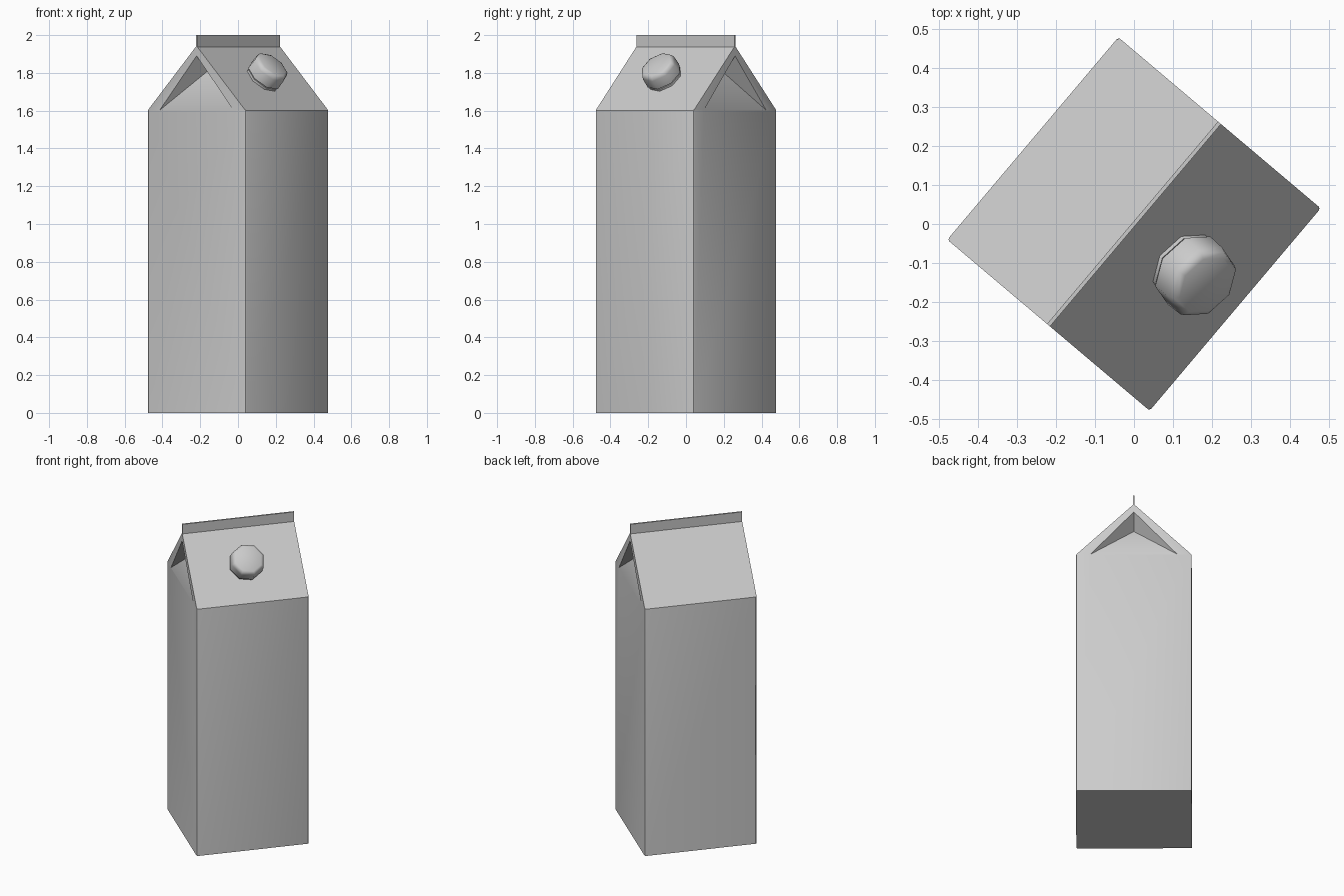
import bpy, bmesh, math
from mathutils import Matrix

if "Cube" in bpy.data.objects:
    bpy.data.objects.remove(bpy.data.objects["Cube"])

H = 0.34          # half width of the carton
FIN = 0.005       # half thickness of the top seam
TURN = Matrix.Rotation(math.radians(-40.2), 4, 'Z')   # local x = cap side, local y = ridge


def finish(name, bm, matrix, angle):
    bmesh.ops.recalc_face_normals(bm, faces=bm.faces)
    me = bpy.data.meshes.new(name)
    bm.to_mesh(me)
    bm.free()
    ob = bpy.data.objects.new(name, me)
    bpy.context.collection.objects.link(ob)
    ob.matrix_world = matrix
    bpy.ops.object.select_all(action='DESELECT')
    ob.select_set(True)
    bpy.context.view_layer.objects.active = ob
    bpy.ops.object.shade_smooth_by_angle(angle=math.radians(angle))
    return ob


# Carton: house-shaped profile with top seam, joined between two gable ends
profile = [(-H, 0), (H, 0), (H, 1.6), (FIN, 1.938), (FIN, 2), (-FIN, 2), (-FIN, 1.938), (-H, 1.6)]
bm = bmesh.new()
ends = []
for s in (-1, 1):
    ring = [bm.verts.new((x, s * H, z)) for x, z in profile]
    ends.append(ring)
    # Tucked-in gable fold: opening corners and the pushed-in point
    a = bm.verts.new((-0.256, s * H, 1.602))
    b = bm.verts.new((0.256, s * H, 1.602))
    t = bm.verts.new((0, s * H, 1.89))
    p = bm.verts.new((0, s * (H - 0.092), 1.81))
    for f in ((ring[0], ring[1], ring[2], b, a, ring[7]),
              (ring[2], ring[3], t, b), (ring[6], ring[7], a, t),
              (ring[3], ring[4], ring[5], ring[6], t),
              (a, b, p), (b, t, p), (t, a, p)):
        bm.faces.new(f)
n = len(profile)
for i in range(n):
    j = (i + 1) % n
    bm.faces.new((ends[0][i], ends[0][j], ends[1][j], ends[1][i]))
# Softened upright corners
upright = [e for ring in ends for e in (bm.edges.get((ring[1], ring[2])), bm.edges.get((ring[0], ring[7])))]
bmesh.ops.bevel(bm, geom=upright, offset=0.008, segments=2, profile=0.5, affect='EDGES')
finish("carton", bm, TURN, 30)

# Screw cap: eight-sided collar and cap standing on the roof slope
lathe = [(0.098, -0.01), (0.098, 0.012), (0.09, 0.012), (0.09, 0.02),
         (0.104, 0.02), (0.102, 0.078), (0.096, 0.094), (0.082, 0.102)]
bm = bmesh.new()
rings = []
for r, z in lathe:
    rings.append([bm.verts.new((r * math.cos(k * math.pi / 4 + 0.2), r * math.sin(k * math.pi / 4 + 0.2), z))
                  for k in range(8)])
for lo, hi in zip(rings, rings[1:]):
    for k in range(8):
        m = (k + 1) % 8
        bm.faces.new((lo[k], lo[m], hi[m], hi[k]))
bm.faces.new(rings[0])
bm.faces.new(rings[-1])
tilt = Matrix.Translation((0.171, 0, 1.771)) @ Matrix.Rotation(math.radians(45), 4, 'Y')
finish("cap", bm, TURN @ tilt, 50)
